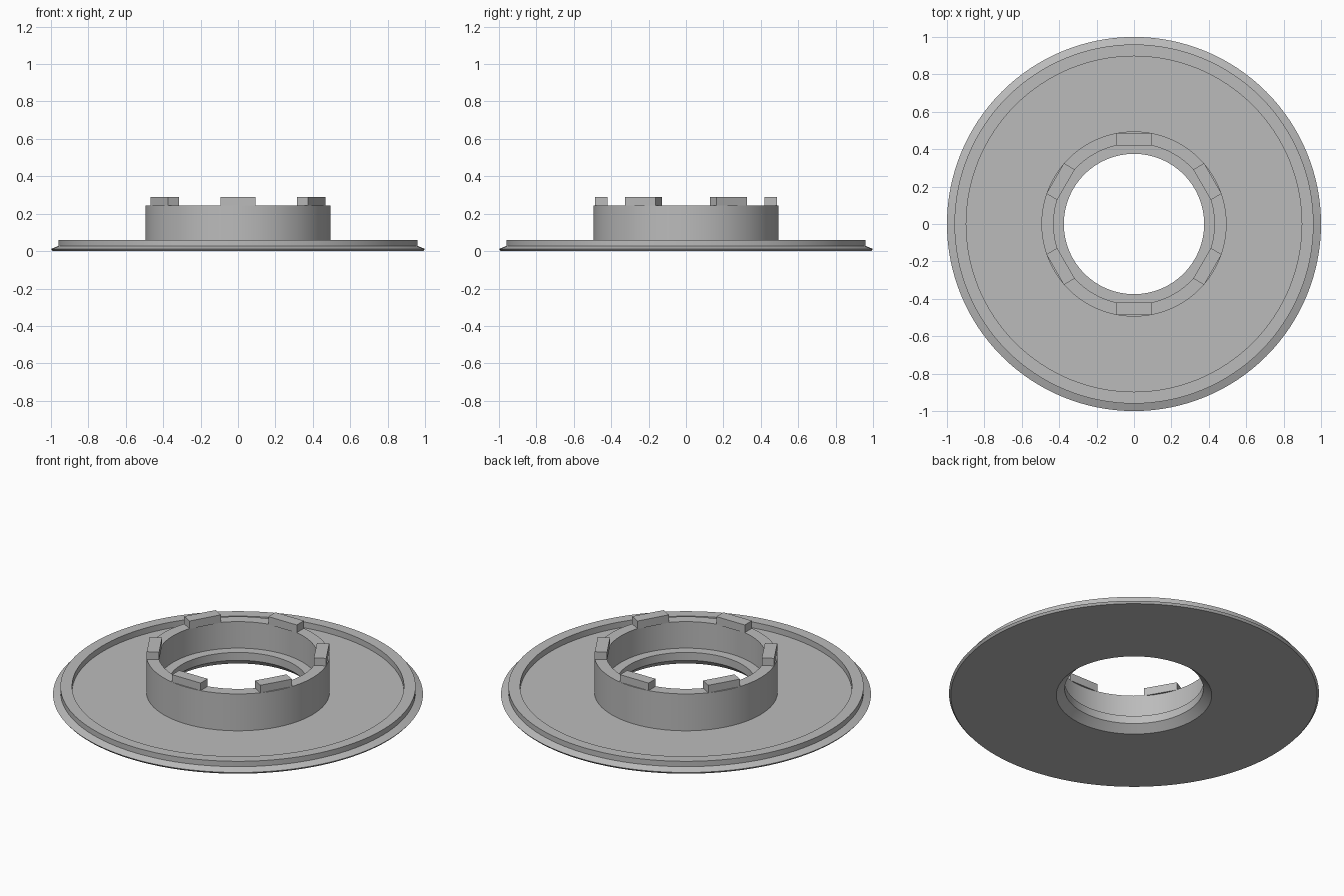
import bpy, bmesh, math

if "Cube" in bpy.data.objects:
    bpy.data.objects.remove(bpy.data.objects["Cube"])

SEG = 128
grey = bpy.data.materials.new("plain grey")
grey.diffuse_color = (0.5, 0.5, 0.5, 1)
grey.use_nodes = True
grey.node_tree.nodes["Principled BSDF"].inputs["Base Color"].default_value = grey.diffuse_color


def finish(name, bm):
    bmesh.ops.recalc_face_normals(bm, faces=bm.faces)
    mesh = bpy.data.meshes.new(name)
    bm.to_mesh(mesh)
    bm.free()
    mesh.materials.append(grey)
    obj = bpy.data.objects.new(name, mesh)
    bpy.context.collection.objects.link(obj)
    return obj


def lathe(name, profile):
    """Revolve a closed (radius, height) profile around z."""
    bm = bmesh.new()
    rings = []
    for i in range(SEG):
        a = 2 * math.pi * i / SEG
        rings.append([bm.verts.new((r * math.cos(a), r * math.sin(a), z)) for r, z in profile])
    n = len(profile)
    for i in range(SEG):
        p, q = rings[i], rings[(i + 1) % SEG]
        for j in range(n):
            k = (j + 1) % n
            bm.faces.new((p[j], q[j], q[k], p[k]))
    obj = finish(name, bm)
    bpy.ops.object.select_all(action='DESELECT')
    obj.select_set(True)
    bpy.context.view_layer.objects.active = obj
    bpy.ops.object.shade_smooth_by_angle(angle=math.radians(15))
    return obj


# Flanged disc with raised rim, collar, inner ledge and countersunk bore
lathe("flanged_collar", [
    (0.42, 0.0), (0.99, 0.0), (1.0, 0.012), (0.96, 0.028), (0.96, 0.06),
    (0.897, 0.06), (0.897, 0.025), (0.495, 0.025), (0.495, 0.245),
    (0.43, 0.245), (0.43, 0.087), (0.375, 0.087), (0.375, 0.04),
])

# Six straight lugs around the top of the collar
for i in range(6):
    a = math.radians(30 + 60 * i)
    bm = bmesh.new()
    bmesh.ops.create_cube(bm, size=1)
    for v in bm.verts:
        v.co = (0.4535 + v.co.x * 0.067, v.co.y * 0.188, 0.2665 + v.co.z * 0.047)
    lug = finish(f"lug_{i + 1}", bm)
    lug.rotation_euler.z = a
